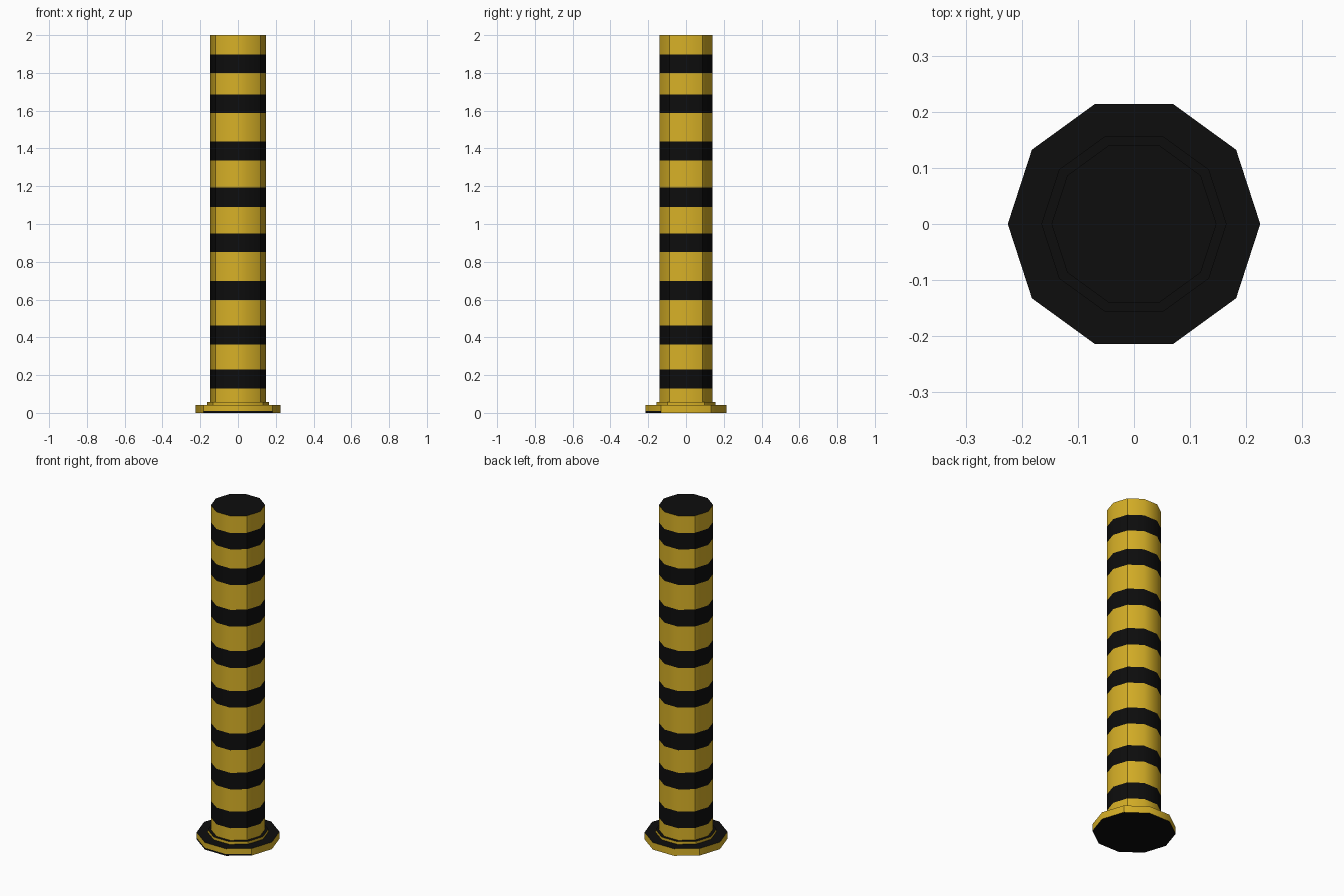
import bpy
import bmesh
import math

if "Cube" in bpy.data.objects:
    bpy.data.objects.remove(bpy.data.objects["Cube"])

SIDES = 10


def material(name, color):
    m = bpy.data.materials.new(name)
    m.diffuse_color = (*color, 1.0)
    m.use_nodes = True
    m.node_tree.nodes["Principled BSDF"].inputs["Base Color"].default_value = m.diffuse_color
    return m


MATS = [material("warning yellow", (0.68, 0.435, 0.02)),
        material("stripe black", (0.004, 0.004, 0.004))]


def turned(name, profile, rule, cap_bottom=False, cap_top=False):
    """Revolve (radius, z) points into a ten-sided shell, coloured by a face rule."""
    bm = bmesh.new()
    rings = []
    for r, z in profile:
        rings.append([bm.verts.new((r * math.cos(2 * math.pi * i / SIDES),
                                    r * math.sin(2 * math.pi * i / SIDES), z))
                      for i in range(SIDES)])
    for a, b in zip(rings, rings[1:]):
        for i in range(SIDES):
            j = (i + 1) % SIDES
            bm.faces.new((a[i], a[j], b[j], b[i]))
    if cap_bottom:
        bm.faces.new(rings[0][::-1])
    if cap_top:
        bm.faces.new(rings[-1])
    bm.normal_update()
    for f in bm.faces:
        f.smooth = True
        f.material_index = rule(f.calc_center_median(), f.normal)
    # Smooth shading in four panels: sharp at rims and at four upright edges
    for e in bm.edges:
        p, q = e.verts[0].co, e.verts[1].co
        upright = abs(p.z - q.z) > 1e-4
        corner = abs(abs(p.y) / p.xy.length - math.sin(math.pi / 5)) < 0.01
        rim = len(e.link_faces) == 2 and e.calc_face_angle() > 1.0
        e.smooth = not (rim or (upright and corner))
    me = bpy.data.meshes.new(name)
    bm.to_mesh(me)
    bm.free()
    for m in MATS:
        me.materials.append(m)
    ob = bpy.data.objects.new(name, me)
    bpy.context.collection.objects.link(ob)
    return ob


# Foot plate: black top and underside, yellow rim with a thin black line in front
def foot_rule(c, n):
    return int(abs(n.z) > 0.5 or (c.z < 0.01 and n.y < -0.5))


turned("foot_plate", [(0.225, 0), (0.225, 0.01), (0.225, 0.042), (0.165, 0.042)],
       foot_rule, cap_bottom=True)

# Collar: yellow side, black top
turned("collar", [(0.165, 0.042), (0.165, 0.058), (0.147, 0.058)],
       lambda c, n: int(n.z > 0.5))

# Post: yellow with eight black bands and a black top
BANDS = [(0.13, 0.23), (0.363, 0.462), (0.597, 0.697), (0.852, 0.951),
         (1.09, 1.192), (1.337, 1.438), (1.587, 1.686), (1.80, 1.898)]
heights = [0.058] + [z for band in BANDS for z in band] + [2.0]


def post_rule(c, n):
    return int(n.z > 0.5 or any(lo < c.z < hi for lo, hi in BANDS))


turned("post", [(0.147, z) for z in heights], post_rule, cap_top=True)
